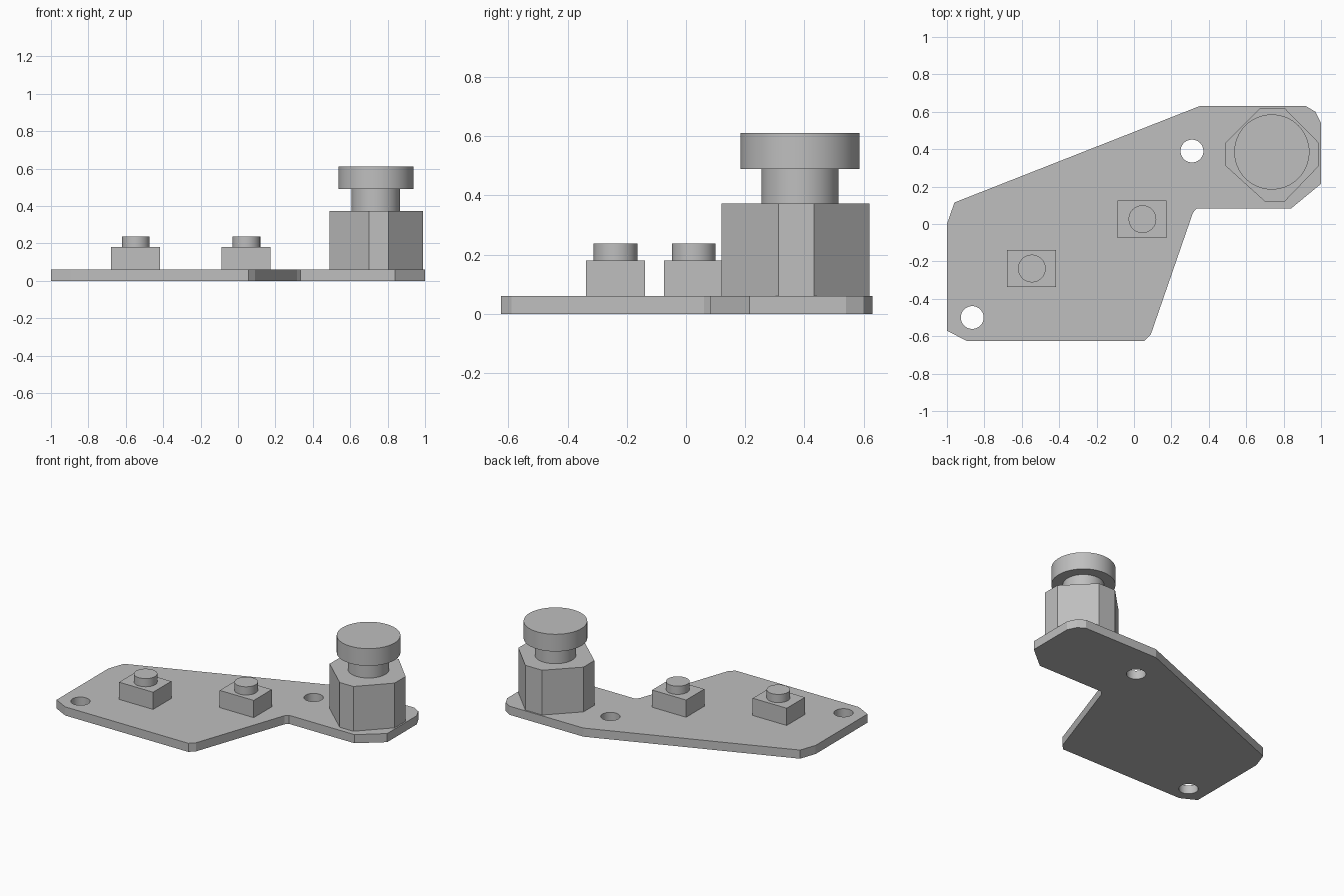
import bpy
import bmesh
from math import radians
from mathutils import Matrix

cube = bpy.data.objects.get("Cube")
if cube:
    bpy.data.objects.remove(cube, do_unlink=True)

grey = bpy.data.materials.new("plain grey")
grey.use_nodes = True
COLOUR = (0.52, 0.52, 0.52, 1)
grey.diffuse_color = COLOUR
grey.node_tree.nodes["Principled BSDF"].inputs["Base Color"].default_value = COLOUR


def finish(name, bm):
    bmesh.ops.recalc_face_normals(bm, faces=bm.faces)
    mesh = bpy.data.meshes.new(name)
    bm.to_mesh(mesh)
    bm.free()
    obj = bpy.data.objects.new(name, mesh)
    bpy.context.collection.objects.link(obj)
    mesh.materials.append(grey)
    return obj


def prism(name, outline, z0, z1):
    """Extrude a flat outline from z0 up to z1."""
    bm = bmesh.new()
    face = bm.faces.new([bm.verts.new((x, y, z0)) for x, y in outline])
    top = bmesh.ops.extrude_face_region(bm, geom=[face])["geom"]
    verts = [v for v in top if isinstance(v, bmesh.types.BMVert)]
    bmesh.ops.translate(bm, verts=verts, vec=(0, 0, z1 - z0))
    return finish(name, bm)


def cylinder(name, x, y, radius, z0, z1):
    bm = bmesh.new()
    bmesh.ops.create_cone(bm, cap_ends=True, segments=64, radius1=radius,
                          radius2=radius, depth=z1 - z0,
                          matrix=Matrix.Translation((x, y, (z0 + z1) / 2)))
    obj = finish(name, bm)
    smooth(obj)
    return obj


def smooth(obj):
    bpy.ops.object.select_all(action="DESELECT")
    obj.select_set(True)
    bpy.context.view_layer.objects.active = obj
    bpy.ops.object.shade_smooth_by_angle(angle=radians(20))


PLATE_TOP = 0.06

# Base plate with clipped corners
plate = prism("base_plate", [
    (-0.96, 0.115), (-1, 0), (-1, -0.57), (-0.895, -0.625), (0.055, -0.625),
    (0.09, -0.59), (0.315, 0.06), (0.335, 0.083), (0.84, 0.083), (1, 0.215),
    (1, 0.54), (0.97, 0.6), (0.92, 0.63), (0.35, 0.63)], 0, PLATE_TOP)

# Two mounting holes
for i, (x, y) in enumerate([(-0.865, -0.5), (0.31, 0.39)]):
    cutter = cylinder(f"hole_cutter_{i + 1}", x, y, 0.061, -0.1, 0.2)
    cutter.hide_render = True
    cutter.hide_viewport = True
    cut = plate.modifiers.new("mounting_hole", "BOOLEAN")
    cut.operation = "DIFFERENCE"
    cut.solver = "EXACT"
    cut.object = cutter

# Apply the cuts so that no cutter stays in the scene
bpy.context.view_layer.update()
drilled = bpy.data.meshes.new_from_object(
    plate.evaluated_get(bpy.context.evaluated_depsgraph_get()))
plate.modifiers.clear()
plate.data = drilled
for obj in [o for o in bpy.data.objects if o.name.startswith("hole_cutter")]:
    bpy.data.objects.remove(obj, do_unlink=True)

# Two push buttons: square housing and round plunger
for side, x, y in [("right", -0.549, -0.238), ("centre", 0.042, 0.026)]:
    w, d = 0.131, 0.1
    prism(f"{side}_button_housing",
          [(x - w, y - d), (x + w, y - d), (x + w, y + d), (x - w, y + d)],
          PLATE_TOP, 0.18)
    cylinder(f"{side}_button_plunger", x + 0.003, y, 0.074, 0.18, 0.237)

# Eight-sided knob body, neck and cap
prism("knob_body", [
    (0.7, 0.12), (0.805, 0.12), (0.99, 0.312), (0.99, 0.432),
    (0.805, 0.62), (0.675, 0.62), (0.488, 0.432), (0.488, 0.312)],
    PLATE_TOP, 0.372)
cylinder("knob_neck", 0.737, 0.385, 0.13, 0.372, 0.49)
cylinder("knob_cap", 0.737, 0.385, 0.201, 0.49, 0.61)
